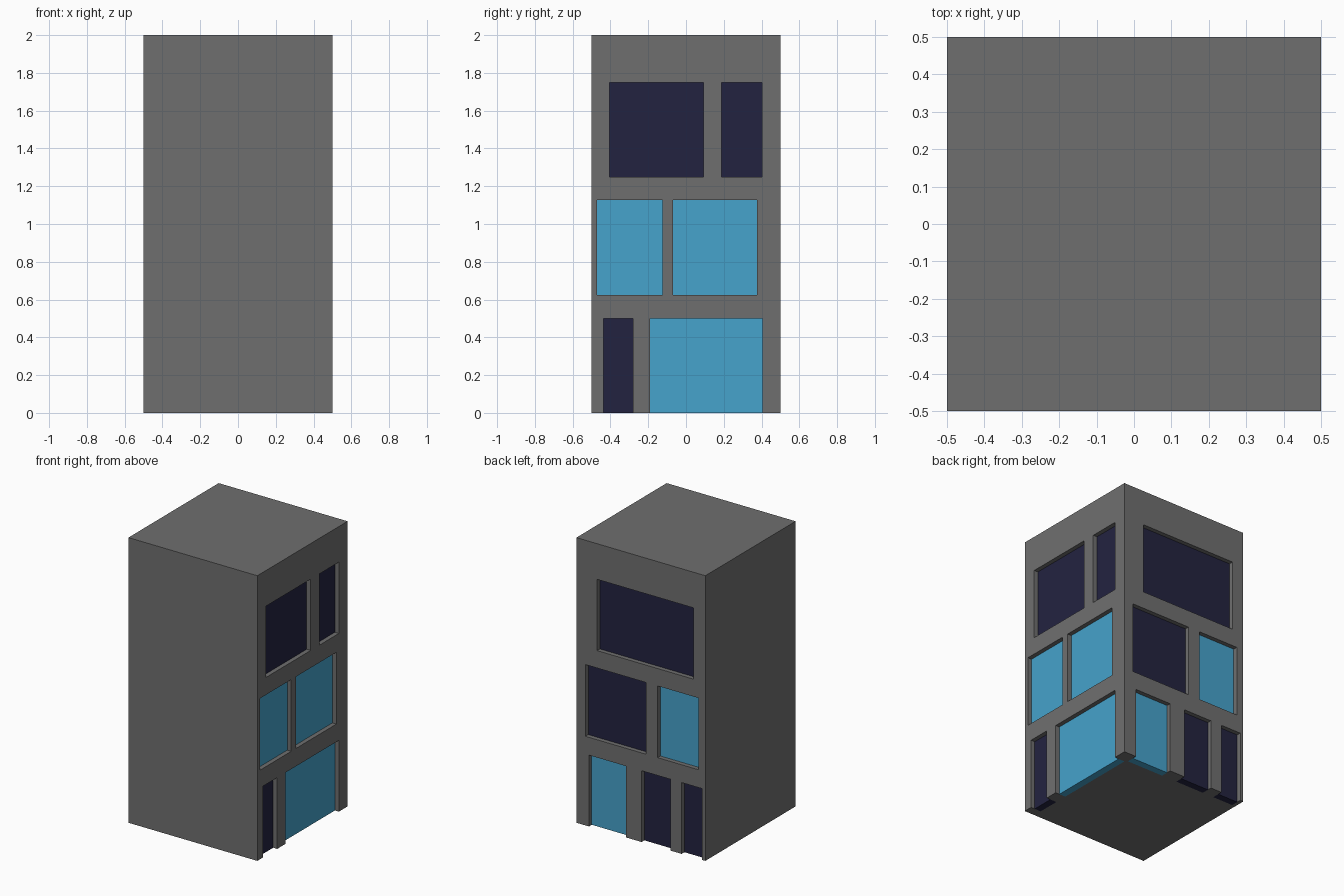
import bpy, bmesh
from mathutils import Vector

if "Cube" in bpy.data.objects:
    bpy.data.objects.remove(bpy.data.objects["Cube"])

REVEAL, PANE = 0.031, 0.05      # recess of the glass, thickness of the glass


def material(name, rgb):
    m = bpy.data.materials.new(name)
    m.diffuse_color = (*rgb, 1)
    m.use_nodes = True
    m.node_tree.nodes["Principled BSDF"].inputs["Base Color"].default_value = m.diffuse_color
    return m


CONCRETE = material("grey concrete", (0.159, 0.159, 0.159))
DARK = material("dark navy glass", (0.0165, 0.0165, 0.051))
LIT = material("light blue glass", (0.061, 0.366, 0.604))


def add_box(bm, lo, hi):
    lo, hi = Vector(lo), Vector(hi)
    verts = bmesh.ops.create_cube(bm, size=1)["verts"]
    for v in verts:
        v.co = Vector(((lo[i] + hi[i]) / 2 + v.co[i] * (hi[i] - lo[i])) for i in range(3))


def make_object(name, bm, mat=None):
    me = bpy.data.meshes.new(name)
    bm.to_mesh(me)
    bm.free()
    ob = bpy.data.objects.new(name, me)
    bpy.context.collection.objects.link(ob)
    if mat:
        me.materials.append(mat)
    return ob


def wall_box(side, a, b, z0, z1, d0, d1):
    """Corners of a box sunk from depth d0 to d1 into the right or back wall."""
    n0, n1 = 0.5 - d1, 0.5 - d0
    if side == "right":
        return (n0, a, z0), (n1, b, z1)
    return (a, n0, z0), (b, n1, z1)


# storeys (bottom, top) and openings: wall, storey, span along the wall, glass
STOREYS = [(0, 0.5), (0.625, 1.128), (1.25, 1.75)]
OPENINGS = [
    ("right", 0, -0.437, -0.28, DARK),
    ("right", 0, -0.19, 0.404, LIT),
    ("right", 1, -0.47, -0.124, LIT),
    ("right", 1, -0.07, 0.376, LIT),
    ("right", 2, -0.405, 0.092, DARK),
    ("right", 2, 0.187, 0.403, DARK),
    ("back", 0, 0.115, 0.403, LIT),
    ("back", 0, -0.228, -0.005, DARK),
    ("back", 0, -0.475, -0.316, DARK),
    ("back", 1, -0.04, 0.43, DARK),
    ("back", 1, -0.446, -0.13, LIT),
    ("back", 2, -0.41, 0.34, DARK),
]

# building block
bm = bmesh.new()
add_box(bm, (-0.5, -0.5, 0), (0.5, 0.5, 2))
body = make_object("building", bm, CONCRETE)

# recesses for all openings, ground floor ones run through the base
cut = bmesh.new()
for side, s, a, b, glass in OPENINGS:
    z0, z1 = STOREYS[s]
    add_box(cut, *wall_box(side, a, b, z0 if s else -0.1, z1, -0.1, REVEAL + PANE))
    # glass panes, shop windows and doors
    bm = bmesh.new()
    add_box(bm, *wall_box(side, a, b, z0, z1, REVEAL, REVEAL + PANE))
    make_object(f"{side}_{'window' if s else 'shopfront'}", bm, glass)
cutter = make_object("recess_cutter", cut)
cutter.hide_render = True

mod = body.modifiers.new("recesses", "BOOLEAN")
mod.operation = "DIFFERENCE"
mod.solver = "EXACT"
mod.use_self = True
mod.object = cutter
bpy.context.view_layer.objects.active = body
body.select_set(True)
bpy.ops.object.modifier_apply(modifier=mod.name)
bpy.data.objects.remove(cutter)
